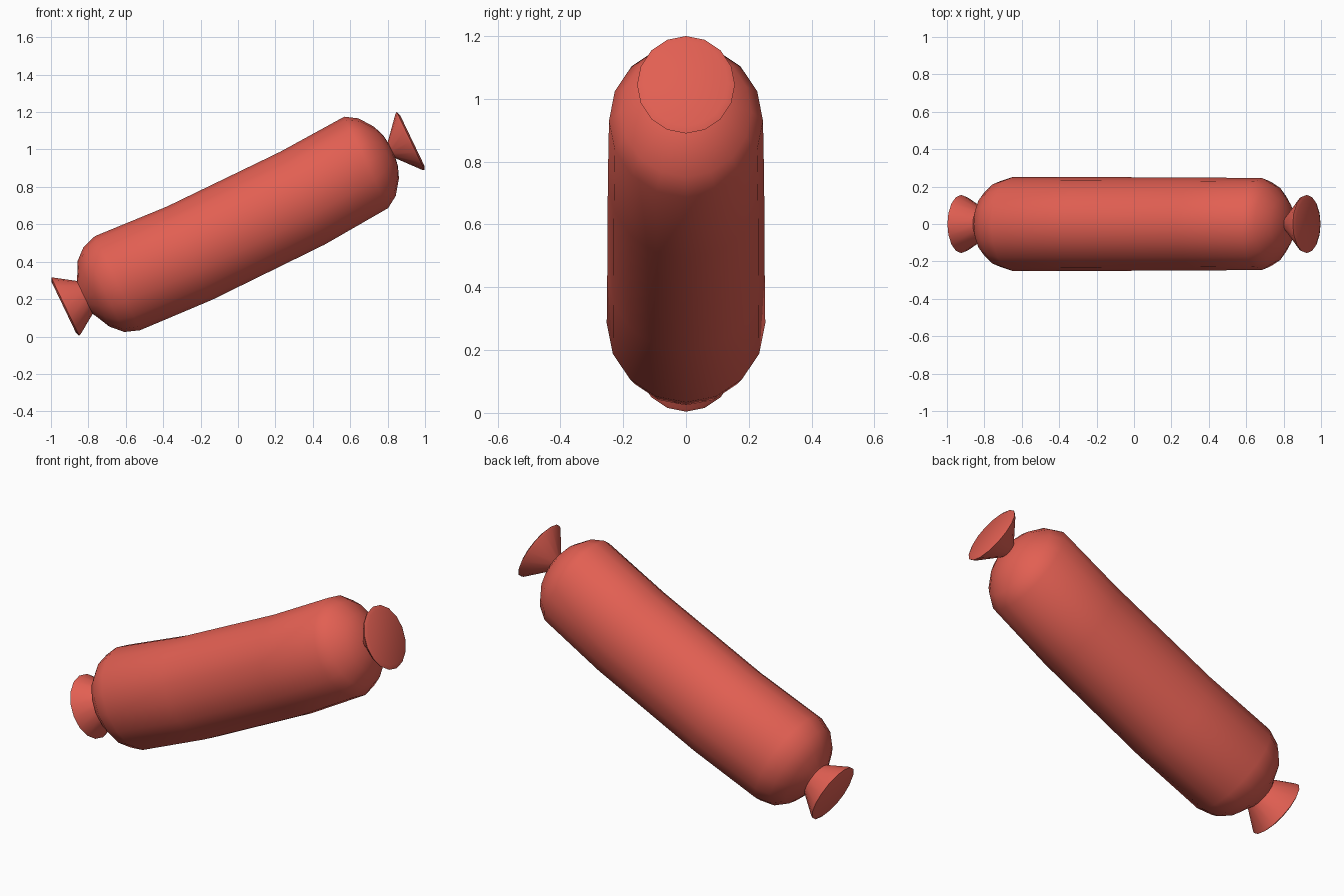
import bpy, bmesh, math
from mathutils import Vector

if "Cube" in bpy.data.objects:
    bpy.data.objects.remove(bpy.data.objects["Cube"])

SIDES = 16
CENTRE = Vector((0, 0, 0.602))
TILT = math.radians(25.63)
ALONG = Vector((math.cos(TILT), 0, math.sin(TILT)))
UP = Vector((-math.sin(TILT), 0, math.cos(TILT)))
SIDE = Vector((0, 1, 0))

red = bpy.data.materials.new("sausage_red")
red.diffuse_color = (0.76, 0.115, 0.085, 1)
red.use_nodes = True
red.node_tree.nodes["Principled BSDF"].inputs["Base Color"].default_value = red.diffuse_color

# Rings along the casing: (distance, centre offset, half height)
RINGS = [
    (-1.033, 0, 0.150), (-1.024, 0, 0.172), (-1.014, 0, 0.168),   # left tied end
    (-0.909, 0, 0.098),                                          # left neck
    (-0.900, 0, 0.112), (-0.858, -0.002, 0.195), (-0.798, -0.006, 0.252),
    (-0.718, -0.007, 0.279), (-0.302, -0.029, 0.277),            # body, slightly bent
    (0.371, -0.025, 0.275), (0.760, 0, 0.271),
    (0.825, 0, 0.230), (0.881, 0, 0.153), (0.905, 0, 0.090),
    (0.911, 0, 0.048),                                           # right neck
    (1.014, 0, 0.167), (1.024, 0, 0.172), (1.033, 0, 0.150),      # right tied end
]
FLATTEN = 0.905  # width compared with height

bm = bmesh.new()
loops = []
for s, t, r in RINGS:
    mid = CENTRE + ALONG * s + UP * t
    loops.append([bm.verts.new(mid + UP * r * math.cos(a) + SIDE * r * FLATTEN * math.sin(a))
                  for a in (2 * math.pi * i / SIDES for i in range(SIDES))])
for a, b in zip(loops, loops[1:]):
    for i in range(SIDES):
        j = (i + 1) % SIDES
        bm.faces.new((a[i], a[j], b[j], b[i]))
# Flat end discs
bm.faces.new(loops[0])
bm.faces.new(loops[-1])
bmesh.ops.recalc_face_normals(bm, faces=bm.faces)

mesh = bpy.data.meshes.new("sausage")
bm.to_mesh(mesh)
bm.free()
sausage = bpy.data.objects.new("sausage", mesh)
bpy.context.collection.objects.link(sausage)
mesh.materials.append(red)

# Smooth skin, crisp disc rims
bpy.context.view_layer.objects.active = sausage
sausage.select_set(True)
bpy.ops.object.shade_smooth_by_angle(angle=math.radians(50))
# Keep the pinched necks smooth: only the rim loops stay sharp
sharp = mesh.attributes.get("sharp_edge")
if sharp:
    for e in mesh.edges:
        mid = (mesh.vertices[e.vertices[0]].co + mesh.vertices[e.vertices[1]].co) / 2
        if abs((mid - CENTRE).dot(ALONG)) < 1.0:
            sharp.data[e.index].value = False
